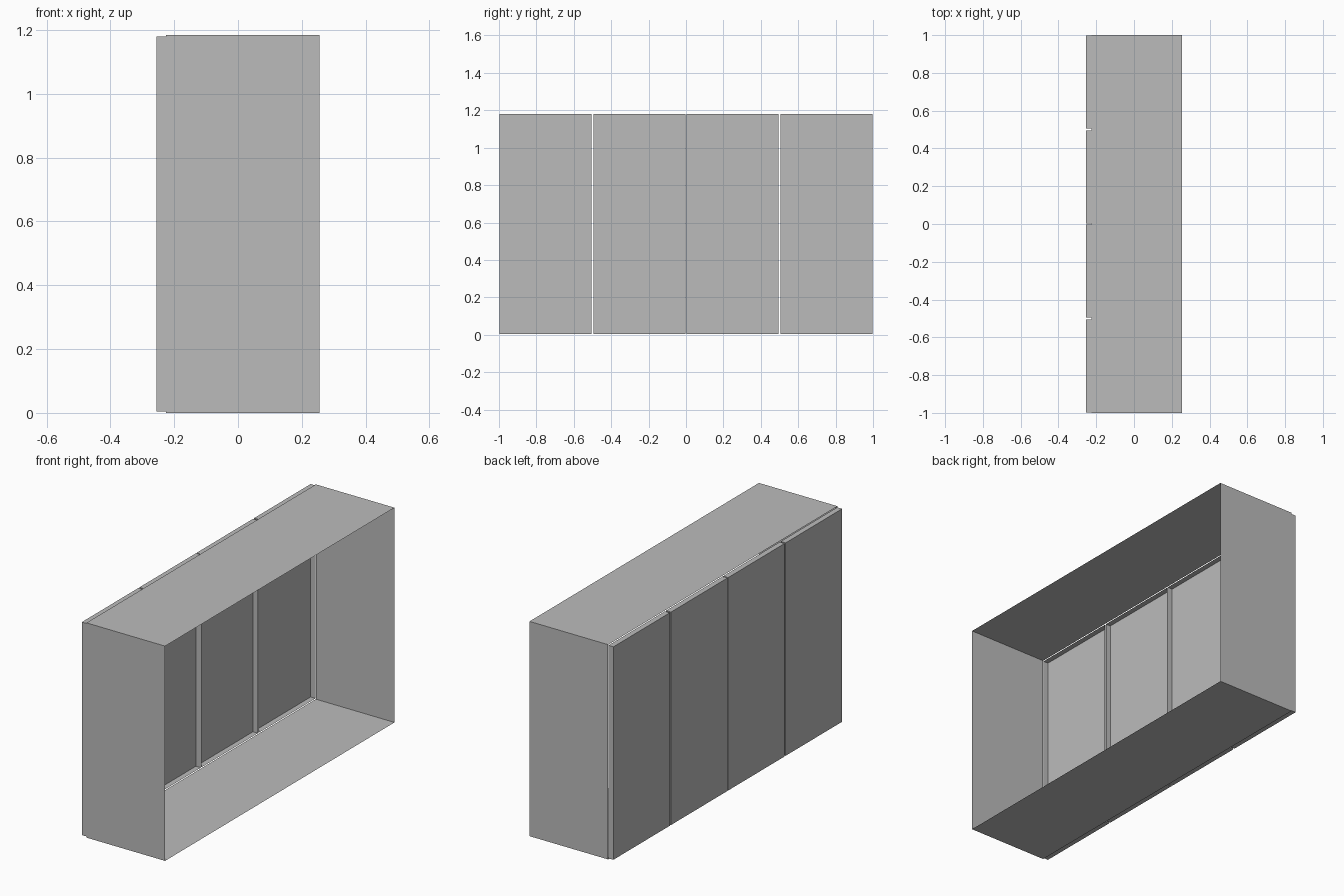
import bpy
import bmesh

cube = bpy.data.objects.get("Cube")
if cube:
    bpy.data.objects.remove(cube, do_unlink=True)

HEIGHT = 1.185
BACK, SEAM, OPEN = -0.255, -0.225, 0.255   # door face, carcass edge, open side

grey = bpy.data.materials.new("plain grey")
grey.use_nodes = True
colour = (0.5, 0.5, 0.5, 1)
grey.diffuse_color = colour
grey.node_tree.nodes["Principled BSDF"].inputs["Base Color"].default_value = colour


def sheet_box(name, low, high, is_open):
    """Box of thin sheets, without the faces whose centre is_open accepts."""
    bm = bmesh.new()
    bmesh.ops.create_cube(bm, size=1)
    for v in bm.verts:
        v.co = [a if c < 0 else b for c, a, b in zip(v.co, low, high)]
    bm.normal_update()
    gone = [f for f in bm.faces if is_open(f.normal)]
    bmesh.ops.delete(bm, geom=gone, context='FACES')
    mesh = bpy.data.meshes.new(name)
    bm.to_mesh(mesh)
    bm.free()
    mesh.materials.append(grey)
    obj = bpy.data.objects.new(name, mesh)
    bpy.context.collection.objects.link(obj)
    return obj


# Carcass: top, bottom and two ends, open through x
sheet_box("carcass", (SEAM, -1, 0), (OPEN, 1, HEIGHT), lambda n: abs(n.x) > 0.5)

# Four shallow door trays, open toward the inside
for side in (-1, 1):
    for label, near, far in (("inner", 0.003, 0.495), ("outer", 0.505, 0.997)):
        y0, y1 = sorted((side * near, side * far))
        end = "back" if side > 0 else "front"
        sheet_box(f"{end}_{label}_door", (BACK, y0, 0.005), (SEAM, y1, HEIGHT - 0.005),
                  lambda n: n.x > 0.5)
